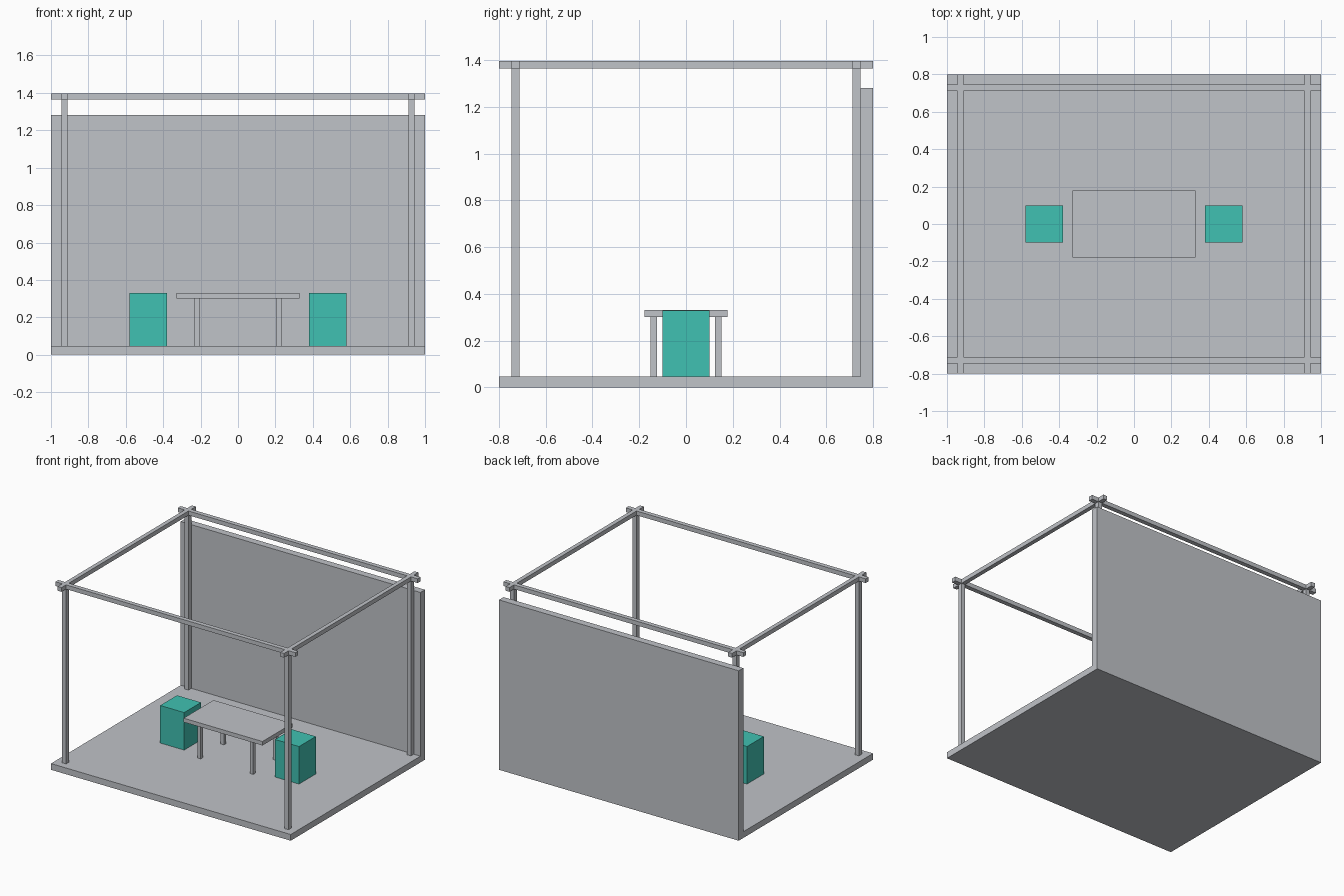
import bpy, bmesh

if "Cube" in bpy.data.objects:
    bpy.data.objects.remove(bpy.data.objects["Cube"])

FLOOR = 0.047   # top of floor slab
TOP = 1.397     # top of roof beams


def material(name, rgb):
    m = bpy.data.materials.new(name)
    m.diffuse_color = (*rgb, 1)
    m.use_nodes = True
    m.node_tree.nodes["Principled BSDF"].inputs["Base Color"].default_value = m.diffuse_color
    return m


GREY = material("light_grey", (0.527, 0.546, 0.578))
TEAL = material("teal", (0.051, 0.533, 0.445))


def finish(name, bm, mat):
    bmesh.ops.recalc_face_normals(bm, faces=bm.faces)
    me = bpy.data.meshes.new(name)
    bm.to_mesh(me)
    bm.free()
    me.materials.append(mat)
    ob = bpy.data.objects.new(name, me)
    bpy.context.collection.objects.link(ob)
    return ob


def box(name, x, y, z, mat):
    """Box from (min, max) ranges."""
    bm = bmesh.new()
    bmesh.ops.create_cube(bm, size=1)
    for v in bm.verts:
        v.co = [r[0] if c < 0 else r[1] for c, r in zip(v.co, (x, y, z))]
    return finish(name, bm, mat)


def extrude(bm, faces, offset):
    """Extrude faces, return the moved cap faces."""
    geom = bmesh.ops.extrude_face_region(bm, geom=faces)["geom"]
    verts = [g for g in geom if isinstance(g, bmesh.types.BMVert)]
    bmesh.ops.translate(bm, verts=verts, vec=offset)
    return [g for g in geom if isinstance(g, bmesh.types.BMFace)]


# Floor and back wall: one L-shaped side profile swept across x
bm = bmesh.new()
profile = [(-0.8, 0), (0.8, 0), (0.8, 1.281), (0.746, 1.281),
           (0.746, FLOOR), (-0.8, FLOOR)]
face = bm.faces.new([bm.verts.new((-1, y, z)) for y, z in profile])
extrude(bm, [face], (2, 0, 0))
finish("floor_and_back_wall", bm, GREY)

# Frame: crossing roof beams as grid strips, posts pulled down from the crossings
xs = [-1, -0.944, -0.912, 0.912, 0.944, 1]
ys = [-0.8, -0.746, -0.712, 0.712, 0.746, 0.8]
bm = bmesh.new()
grid = [[bm.verts.new((x, y, TOP)) for y in ys] for x in xs]
crossings, cells = [], []
for i in range(5):
    for j in range(5):
        if i % 2 or j % 2:
            f = bm.faces.new((grid[i][j], grid[i + 1][j],
                              grid[i + 1][j + 1], grid[i][j + 1]))
            cells.append(f)
loose = [v for v in bm.verts if not v.link_faces]
bmesh.ops.delete(bm, geom=loose, context='VERTS')
caps = extrude(bm, cells, (0, 0, -0.032))
for f in caps:
    c = f.calc_center_median()
    if 0.912 < abs(c.x) < 0.944 and 0.712 < abs(c.y) < 0.746:
        crossings.append(f)
for f in crossings:
    extrude(bm, [f], (0, 0, FLOOR - TOP + 0.032))
finish("post_and_beam_frame", bm, GREY)

# Table
box("table_top", (-0.329, 0.329), (-0.178, 0.178), (0.301, 0.331), GREY)
for sx in (-1, 1):
    for sy in (-1, 1):
        box("table_leg", sorted((sx * 0.205, sx * 0.233)),
            sorted((sy * 0.125, sy * 0.152)), (FLOOR, 0.301), GREY)

# Stools on either end of the table
for s in (-1, 1):
    box("stool", sorted((s * 0.379, s * 0.579)), (-0.1, 0.1), (FLOOR, 0.33), TEAL)
